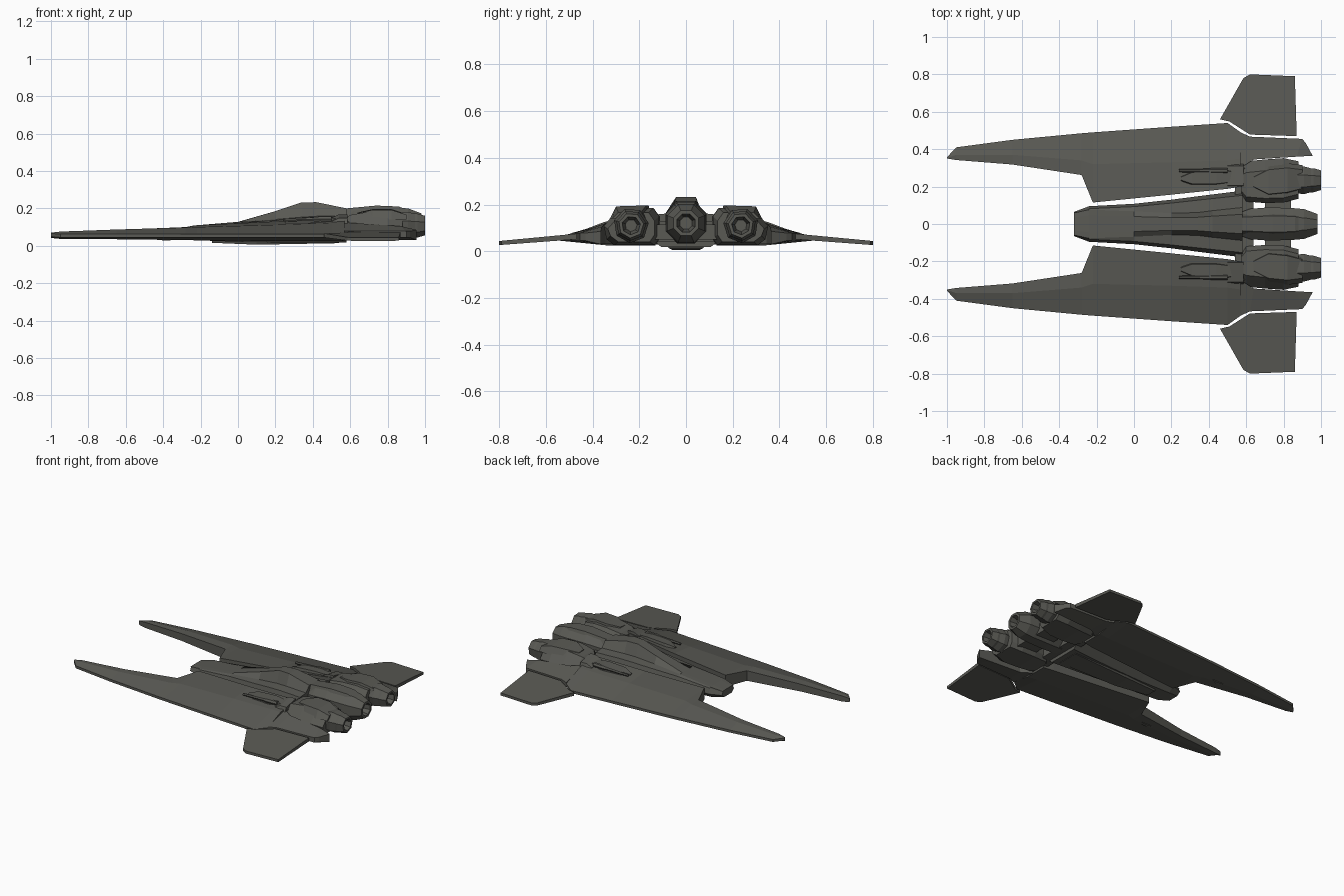
import bpy, bmesh, math

cube = bpy.data.objects.get("Cube")
if cube:
    bpy.data.objects.remove(cube)


def material(name, rgb):
    m = bpy.data.materials.new(name)
    m.use_nodes = True
    m.diffuse_color = (*rgb, 1)
    m.node_tree.nodes["Principled BSDF"].inputs["Base Color"].default_value = (*rgb, 1)
    return m


HULL = material("dark olive grey", (0.10, 0.10, 0.088))


def loft(name, rings, mirror=False):
    """Skin a list of equal-length point rings into one closed, flat-shaded part."""
    bm = bmesh.new()
    loops = [[bm.verts.new(p) for p in ring] for ring in rings]
    n = len(loops[0])
    for a, b in zip(loops, loops[1:]):
        for i in range(n):
            j = (i + 1) % n
            bm.faces.new((a[i], a[j], b[j], b[i]))
    bm.faces.new(loops[0])
    bm.faces.new(loops[-1])
    bmesh.ops.recalc_face_normals(bm, faces=bm.faces)
    mesh = bpy.data.meshes.new(name)
    bm.to_mesh(mesh)
    bm.free()
    mesh.materials.append(HULL)
    ob = bpy.data.objects.new(name, mesh)
    bpy.context.collection.objects.link(ob)
    if mirror:
        mod = ob.modifiers.new("mirror", "MIRROR")
        mod.use_axis = (False, True, False)
    return ob


def across(x, half):
    """Symmetric ring at x from a half section of (y, z), bottom to top."""
    return [(x, y, z) for y, z in half] + [(x, -y, z) for y, z in reversed(half)]


def turned(name, y, profile, sides, mirror=False, tilt=0.0):
    """Faceted part turned about x; profile is (x, radius, centre z)."""
    rings = []
    for x, r, z in profile:
        angles = [math.tau * i / sides + tilt for i in range(sides)]
        rings.append([(x, y + r * math.cos(a), z + r * math.sin(a)) for a in angles])
    return loft(name, rings, mirror)


# Forked wings: x, inner y, ridge y, outer y, bottom z, inner top z, ridge z, edge z
wing = []
for x, yi, ym, yo, zb, zt, zm, ze in [
    (-1.0, .35, .353, .357, .042, .068, .07, .066),
    (-.95, .342, .37, .41, .037, .075, .076, .062),
    (-.65, .318, .37, .45, .035, .085, .087, .062),
    (-.28, .262, .34, .485, .031, .10, .098, .062),
    (-.22, .115, .32, .49, .029, .11, .10, .062),
    (.20, .157, .33, .52, .026, .13, .112, .062),
    (.50, .188, .34, .54, .025, .15, .122, .062),
    (.57, .20, .35, .49, .026, .155, .125, .072),
]:
    wing.append([(x, yi, zb), (x, yi, zt), (x, ym, zm),
                 (x, yo, ze), (x, yo, ze - .017), (x, ym, zb)])
loft("wing", wing, True)

# Tail extension behind each wing
tail = []
for x0, x1, yi, yo, zt in [(.57, .57, .30, .49, .125), (.64, .62, .345, .467, .12),
                           (.87, .90, .36, .455, .105), (.955, .92, .365, .43, .085)]:
    tail.append([(x0, yi, .03), (x0, yi, zt), (x1, yo, .078), (x1, yo, .045)])
loft("wing_tail", tail, True)

# Outer fins, a tapered plate sloping down to the tip
outline = [(.51, .548), (.46, .56), (.585, .78), (.62, .80), (.86, .79), (.87, .47), (.62, .478)]


def fin_z(y):
    return .063 - (y - .47) * .085


loft("tail_fin", [[(x, y, fin_z(y) + s * (.012 - (y - .47) * .01)) for x, y in outline]
                  for s in (-1, 1)], True)

# Central fuselage: x, half width, bottom, waist, shoulder, spine half width, spine top
body = []
for x, w, zb, zw, zs, t, zt in [
    (-.32, .065, .045, .065, .085, .035, .092),
    (-.24, .095, .03, .065, .10, .045, .108),
    (.0, .108, .022, .07, .122, .04, .127),
    (.20, .13, .018, .075, .135, .034, .185),
    (.34, .148, .017, .08, .147, .036, .232),
    (.42, .158, .017, .08, .152, .042, .233),
    (.58, .178, .018, .085, .155, .052, .20),
]:
    body.append(across(x, [(w * .6, zb), (w, zw), (w * .86, zs), (t * 1.7, zs + .006), (t, zt)]))
loft("fuselage", body)

# Belly keel plate
loft("belly_keel", [across(x, [(w, zb), (w * 1.2, .035)])
                    for x, w, zb in [(-.14, .035, .016), (.10, .06, .006), (.54, .075, .014)]])

# Side engine housings: x, inner y, outer y, bottom, top
housing = []
for x, a, b, zb, zt in [(.575, .15, .32, .035, .15), (.60, .12, .335, .028, .165),
                        (.70, .112, .345, .025, .182), (.80, .115, .352, .026, .184),
                        (.88, .135, .335, .04, .165)]:
    housing.append([(x, a + .02, zb), (x, a, zb + .03), (x, a, zt - .035), (x, a + .025, zt),
                    (x, b - .06, zt), (x, b, zt * .58), (x, b - .012, zb + .025), (x, b - .045, zb)])
loft("engine_housing", housing, True)

# Raised cowl over each side engine
cowl = []
for x, a, b, zt in [(.64, .20, .25, .178), (.72, .16, .29, .196), (.82, .17, .30, .196), (.90, .19, .29, .17)]:
    cowl.append([(x, a - .012, .14), (x, a, zt), (x, b, zt - .004), (x, b + .025, .14)])
loft("engine_cowl", cowl, True)

# Side nozzles with sunken throats
turned("side_nozzle", .235, [(.85, .07, .11), (.91, .076, .11), (.945, .066, .11), (.96, .066, .11),
                             (1.0, .054, .11), (1.0, .04, .11), (.93, .026, .11)], 7, True, .3)

# Central engine pod with hollow exhaust
turned("centre_engine", 0, [(.575, .07, .115), (.62, .088, .118), (.72, .096, .122), (.85, .092, .12),
                            (.91, .086, .12), (.98, .058, .12), (.98, .042, .12), (.90, .028, .12)],
       8, False, math.pi / 8)

# Spine fairing over the central engine
loft("engine_spine", [across(x, [(w * 1.6, .15), (w, zt)])
                      for x, w, zt in [(.58, .036, .20), (.74, .044, .215), (.86, .04, .21), (.95, .025, .175)]])

# Bulkhead linking the engines
loft("engine_bulkhead", [across(x, [(w, .04), (w, .13)]) for x, w in [(.54, .30), (.64, .30)]])
loft("engine_brace", [across(x, [(.15, .05), (.15, .115)]) for x in (.70, .84)])

# Gun mounts recessed on the wing tops: body, barrel and rear box
gun = []
for x, a, b, zt in [(.25, .235, .25, .132), (.31, .215, .275, .148), (.44, .215, .29, .156), (.53, .225, .28, .15)]:
    gun.append([(x, a - .008, .115), (x, a, zt), (x, b, zt - .004), (x, b + .008, .11)])
loft("gun_mount", gun, True)
turned("gun_barrel", .285, [(.24, .008, .137), (.40, .011, .142), (.42, .015, .142), (.50, .015, .144)], 6, True)
loft("wing_root_box", [[(x, .20, .12), (x, .205, zt), (x, .31, zt - .02), (x, .325, .11)]
                       for x, zt in [(.50, .15), (.54, .168), (.585, .168)]], True)

# Small hardpoints under the outer prongs
loft("underwing_hardpoint", [[(x, .33, .045), (x, .335, zb), (x, .355, zb), (x, .36, .045)]
                             for x, zb in [(-.45, .034), (-.38, .027), (-.33, .034)]], True)
